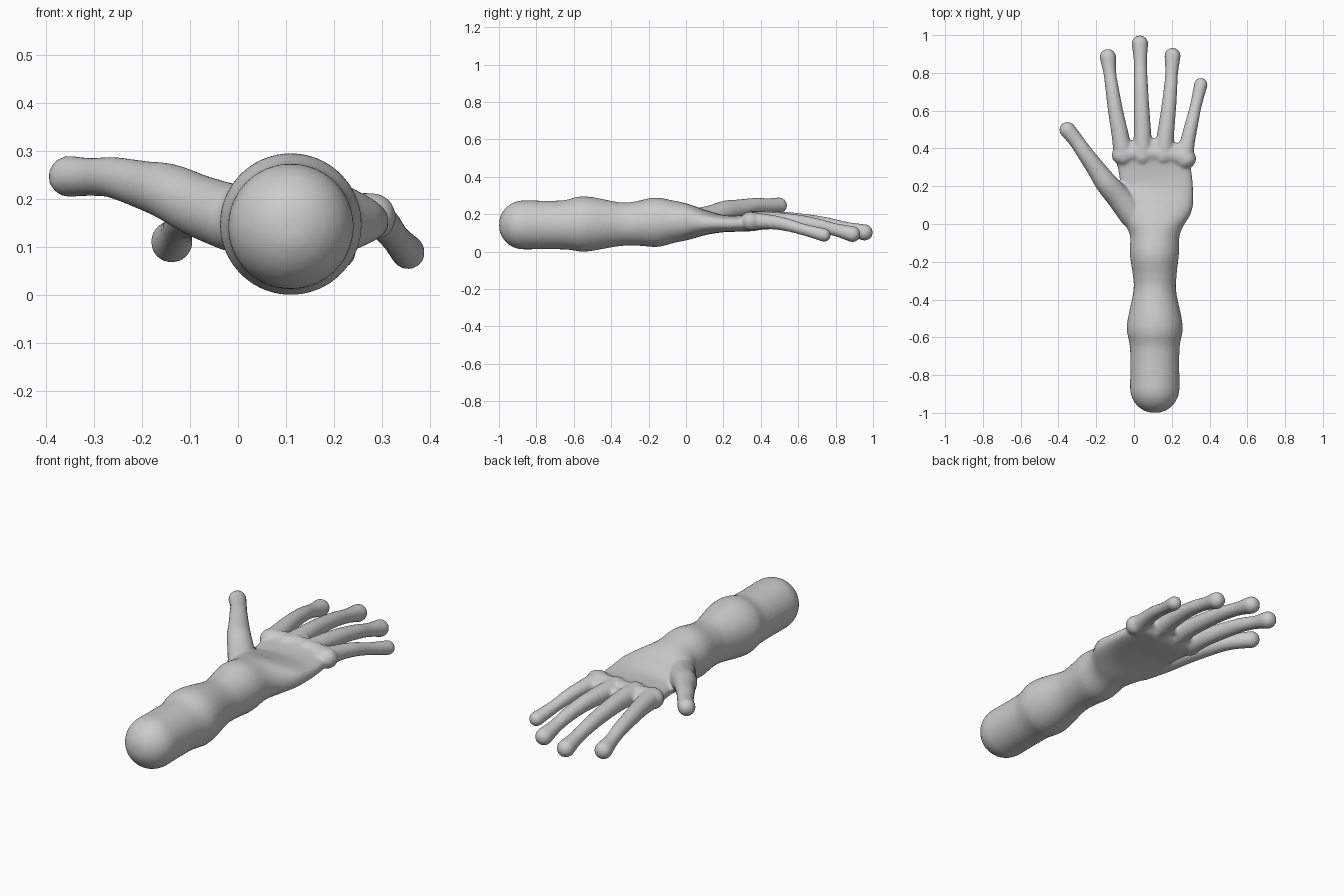
import bpy, bmesh, math
from mathutils import Vector

if "Cube" in bpy.data.objects:
    bpy.data.objects.remove(bpy.data.objects["Cube"])

SIDES = 32


def smooth_path(pts, steps=6):
    """Catmull-Rom through tuples of any length."""
    out = []
    for i in range(len(pts) - 1):
        a, b = pts[max(i - 1, 0)], pts[i]
        c, d = pts[i + 1], pts[min(i + 2, len(pts) - 1)]
        for s in range(steps):
            t = s / steps
            out.append([0.5 * (2 * q + (r - p) * t + (2 * p - 5 * q + 4 * r - w) * t * t
                               + (3 * q - p - 3 * r + w) * t ** 3)
                        for p, q, r, w in zip(a, b, c, d)])
    return out + [list(pts[-1])]


def limb(bm, pts):
    """Round-ended loft. Each point: x, y, z, half width, half height, squareness."""
    path = smooth_path(pts)
    pos = [Vector(p[:3]) for p in path]
    n = len(path)
    sections = []
    for i, p in enumerate(path):
        t = (pos[min(i + 1, n - 1)] - pos[max(i - 1, 0)]).normalized()
        sections.append((pos[i], t, p[3], p[4], p[5]))

    def cap(sec, sign):
        c, t, w, h, e = sec
        r = []
        for k in range(1, 8):
            a = math.pi / 2 * k / 8
            f = math.cos(a)
            r.append((c + t * (sign * h * math.sin(a)), t, w * f, h * f, e))
        return r

    first, last = sections[0], sections[-1]
    sections = cap(first, -1)[::-1] + sections + cap(last, 1)
    rings = []
    for c, t, w, h, e in sections:
        u = t.cross(Vector((0, 0, 1))).normalized()
        v = u.cross(t)
        ring = []
        for k in range(SIDES):
            a = 2 * math.pi * k / SIDES
            ca, sa = math.cos(a), math.sin(a)
            x = math.copysign(abs(ca) ** (2 / e), ca) * w
            y = math.copysign(abs(sa) ** (2 / e), sa) * h
            ring.append(bm.verts.new(c + u * x + v * y))
        rings.append(ring)
    for r0, r1 in zip(rings, rings[1:]):
        for k in range(SIDES):
            j = (k + 1) % SIDES
            bm.faces.new((r0[k], r0[j], r1[j], r1[k]))
    bm.faces.new(rings[0][::-1])
    bm.faces.new(rings[-1])


def round_limb(bm, pts):
    limb(bm, [(x, y, z, r, r, 2) for x, y, z, r in pts])


bm = bmesh.new()

# forearm, wrist and palm
limb(bm, [
    (.11, -.87, .143, .131, .131, 2), (.11, -.66, .143, .131, .131, 2),
    (.11, -.54, .148, .148, .148, 2), (.11, -.36, .147, .114, .118, 2),
    (.11, -.27, .150, .116, .118, 2), (.108, -.16, .157, .130, .132, 2),
    (.11, -.06, .160, .132, .112, 2), (.11, .02, .158, .168, .094, 2.2),
    (.115, .10, .155, .196, .068, 2.5), (.12, .20, .150, .192, .046, 2.8),
    (.11, .29, .151, .192, .044, 2.8), (.105, .36, .157, .205, .047, 2.8),
])

# knuckle ridge
round_limb(bm, [(-.068, .365, .165, .050), (.02, .375, .167, .048),
                (.17, .37, .165, .048), (.279, .345, .163, .050)])

# fingers: index, middle, ring, little
round_limb(bm, [(-.055, .36, .165, .052), (-.075, .48, .168, .045), (-.098, .60, .163, .040),
                (-.115, .71, .151, .036), (-.128, .80, .130, .034), (-.138, .883, .111, .044)])
round_limb(bm, [(.045, .36, .165, .054), (.045, .48, .170, .046), (.040, .62, .163, .041),
                (.036, .75, .147, .037), (.034, .86, .124, .035), (.031, .955, .103, .044)])
round_limb(bm, [(.155, .36, .165, .052), (.168, .48, .166, .045), (.182, .60, .158, .040),
                (.193, .71, .140, .036), (.199, .80, .117, .034), (.204, .890, .094, .043)])
round_limb(bm, [(.265, .34, .163, .050), (.282, .43, .161, .040), (.305, .53, .146, .035),
                (.328, .63, .118, .031), (.354, .738, .089, .036)])

# webbing between the fingers
for x, y in ((-.015, .41), (.105, .425), (.22, .40)):
    round_limb(bm, [(x - .05, y, .167, .030), (x + .05, y, .167, .030)])

# thumb
round_limb(bm, [(-.01, .05, .160, .070), (-.08, .14, .185, .065), (-.145, .215, .215, .059),
                (-.20, .292, .230, .050), (-.26, .375, .245, .043), (-.305, .44, .246, .040),
                (-.352, .498, .247, .043)])

bmesh.ops.recalc_face_normals(bm, faces=bm.faces)
mesh = bpy.data.meshes.new("hand_and_forearm")
bm.to_mesh(mesh)
bm.free()
hand = bpy.data.objects.new("hand_and_forearm", mesh)
bpy.context.collection.objects.link(hand)

# fuse the parts into one soft skin
fuse = hand.modifiers.new("fuse", 'REMESH')
fuse.mode = 'VOXEL'
fuse.voxel_size = 0.008
fuse.use_smooth_shade = True
soften = hand.modifiers.new("soften", 'SMOOTH')
soften.factor = 0.5
soften.iterations = 6
